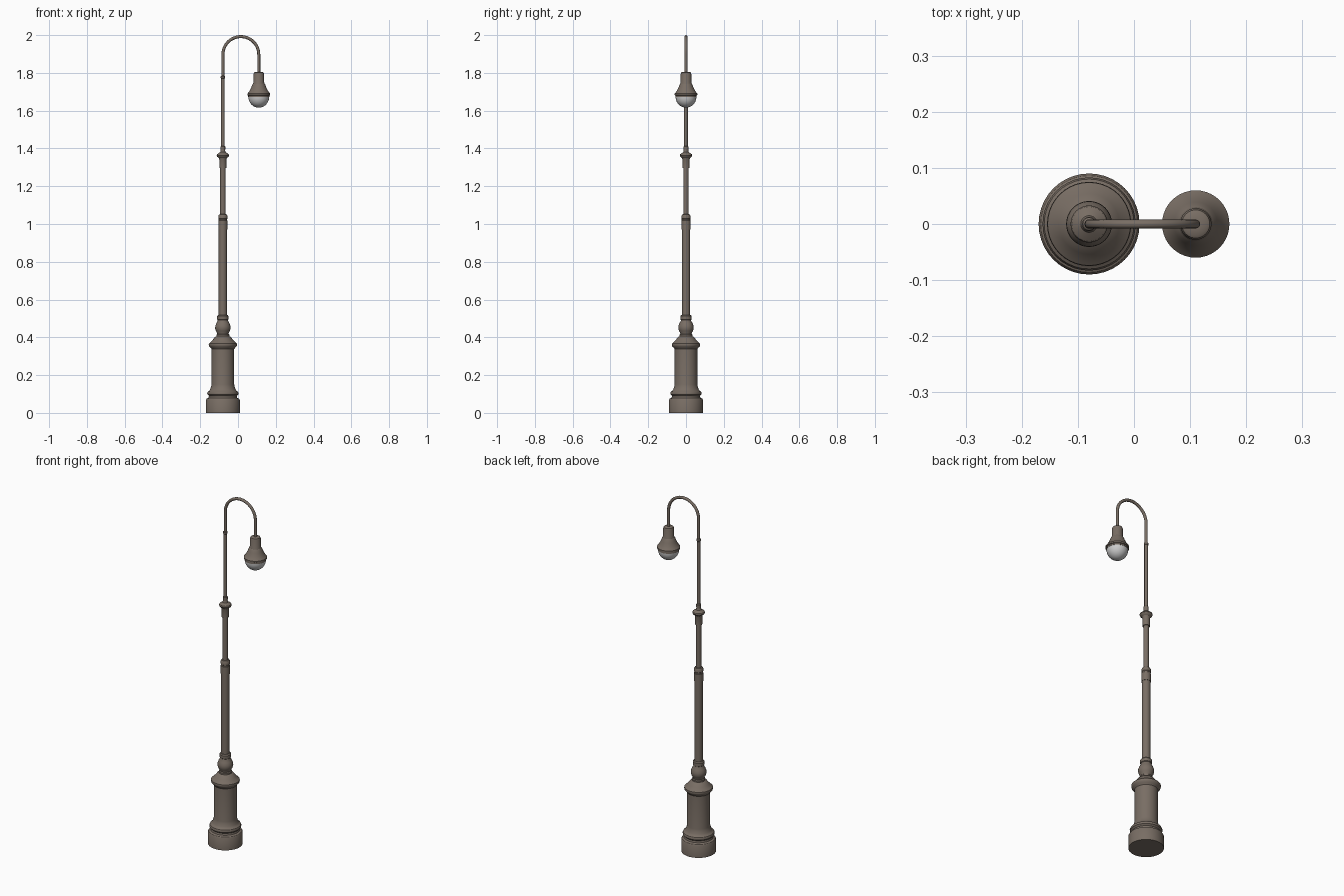
import bpy, bmesh
from math import pi, sin, cos, radians

if "Cube" in bpy.data.objects:
    bpy.data.objects.remove(bpy.data.objects["Cube"])

POLE_X, LAMP_X = -0.08, 0.11


def material(name, color):
    m = bpy.data.materials.new(name)
    m.diffuse_color = color
    m.use_nodes = True
    m.node_tree.nodes["Principled BSDF"].inputs["Base Color"].default_value = m.diffuse_color
    return m


metal = material("bronze_metal", (0.19, 0.155, 0.128, 1))
glass = material("frosted_glass", (0.75, 0.76, 0.76, 1))


def finish(obj, mat, angle=32):
    obj.data.materials.append(mat)
    bpy.ops.object.select_all(action='DESELECT')
    obj.select_set(True)
    bpy.context.view_layer.objects.active = obj
    bpy.ops.object.shade_smooth_by_angle(angle=radians(angle))


def lathe(name, profile, x, mat, n=40, angle=32):
    """Revolve (radius, z) points, listed bottom to top, about a vertical axis."""
    bm = bmesh.new()
    rings = []
    for r, z in profile:
        if r < 1e-5:
            rings.append([bm.verts.new((0, 0, z))] * n)
        else:
            rings.append([bm.verts.new((r * cos(2 * pi * i / n), r * sin(2 * pi * i / n), z))
                          for i in range(n)])
    for a, b in zip(rings, rings[1:]):
        for i in range(n):
            j = (i + 1) % n
            quad = list(dict.fromkeys((a[i], a[j], b[j], b[i])))
            bm.faces.new(quad)
    if profile[0][0] > 0:
        bm.faces.new(rings[0][::-1])
    if profile[-1][0] > 0:
        bm.faces.new(rings[-1])
    bmesh.ops.recalc_face_normals(bm, faces=bm.faces)
    me = bpy.data.meshes.new(name)
    bm.to_mesh(me)
    bm.free()
    obj = bpy.data.objects.new(name, me)
    obj.location.x = x
    bpy.context.collection.objects.link(obj)
    finish(obj, mat, angle)
    return obj


# Pedestal: plinth, moulding, drum and flared cap
lathe("pedestal", [
    (0.09, 0), (0.09, 0.068), (0.086, 0.075), (0.076, 0.08), (0.074, 0.09),
    (0.082, 0.098), (0.083, 0.105), (0.08, 0.112), (0.073, 0.116), (0.067, 0.125),
    (0.062, 0.14), (0.06, 0.15), (0.06, 0.338), (0.066, 0.346), (0.073, 0.353),
    (0.075, 0.36), (0.074, 0.367), (0.068, 0.372), (0.054, 0.386), (0.042, 0.402),
    (0.034, 0.406)], POLE_X, metal)

# Bulb-shaped neck with collars
lathe("neck_bulb", [
    (0.034, 0.404), (0.034, 0.414), (0.03, 0.418), (0.031, 0.424), (0.037, 0.434),
    (0.041, 0.447), (0.04, 0.46), (0.035, 0.474), (0.028, 0.486), (0.027, 0.492),
    (0.03, 0.495), (0.03, 0.512), (0.026, 0.517), (0.023, 0.518)], POLE_X, metal)

# Stepped pole sections
lathe("lower_pole", [(0.022, 0.515), (0.022, 0.975)], POLE_X, metal)
lathe("lower_collar", [(0.024, 0.972), (0.024, 1.018), (0.0225, 1.02), (0.0225, 1.026),
                       (0.024, 1.028), (0.024, 1.043), (0.02, 1.05), (0.014, 1.052)],
      POLE_X, metal)
lathe("middle_pole", [(0.0145, 1.05), (0.0145, 1.30)], POLE_X, metal)

# Upper collar with the flat disc ornament
lathe("upper_collar", [
    (0.019, 1.296), (0.019, 1.342), (0.022, 1.35), (0.03, 1.356), (0.033, 1.363),
    (0.031, 1.369), (0.023, 1.375), (0.015, 1.38), (0.012, 1.387), (0.0125, 1.394),
    (0.0125, 1.41), (0.009, 1.414)], POLE_X, metal)
lathe("upper_pole", [(0.0095, 1.41), (0.0095, 1.77), (0.0115, 1.772), (0.0115, 1.782),
                     (0.008, 1.785)], POLE_X, metal, 24)

# Gooseneck arm: straight riser, half-circle, straight drop
R, CX, CZ = (LAMP_X - POLE_X) / 2, (LAMP_X + POLE_X) / 2, 1.897
path = [(POLE_X, 1.78)]
path += [(CX - R * cos(pi * i / 24), CZ + R * sin(pi * i / 24)) for i in range(25)]
path.append((LAMP_X, 1.80))
curve = bpy.data.curves.new("arm_path", 'CURVE')
curve.dimensions = '3D'
curve.bevel_depth = 0.008
curve.bevel_resolution = 4
sp = curve.splines.new('POLY')
sp.points.add(len(path) - 1)
for p, (x, z) in zip(sp.points, path):
    p.co = (x, 0, z, 1)
arm = bpy.data.objects.new("gooseneck_arm", curve)
bpy.context.collection.objects.link(arm)
bpy.ops.object.select_all(action='DESELECT')
arm.select_set(True)
bpy.context.view_layer.objects.active = arm
bpy.ops.object.convert(target='MESH')
arm = bpy.context.view_layer.objects.active
finish(arm, metal)

# Lamp housing: socket and flared shade
lathe("lamp_shade", [
    (0.052, 1.672), (0.056, 1.672), (0.056, 1.68), (0.06, 1.682), (0.06, 1.69),
    (0.054, 1.697), (0.046, 1.71), (0.039, 1.725), (0.034, 1.738), (0.03, 1.744),
    (0.03, 1.746), (0.028, 1.75), (0.028, 1.794), (0.025, 1.802), (0.02, 1.805),
    (0.008, 1.806)], LAMP_X, metal)

# Glass globe hanging below the shade
lathe("lamp_globe", [(0.055 * sin(pi / 2 * i / 10), 1.673 - 0.057 * cos(pi / 2 * i / 10))
                     for i in range(11)], LAMP_X, glass)
